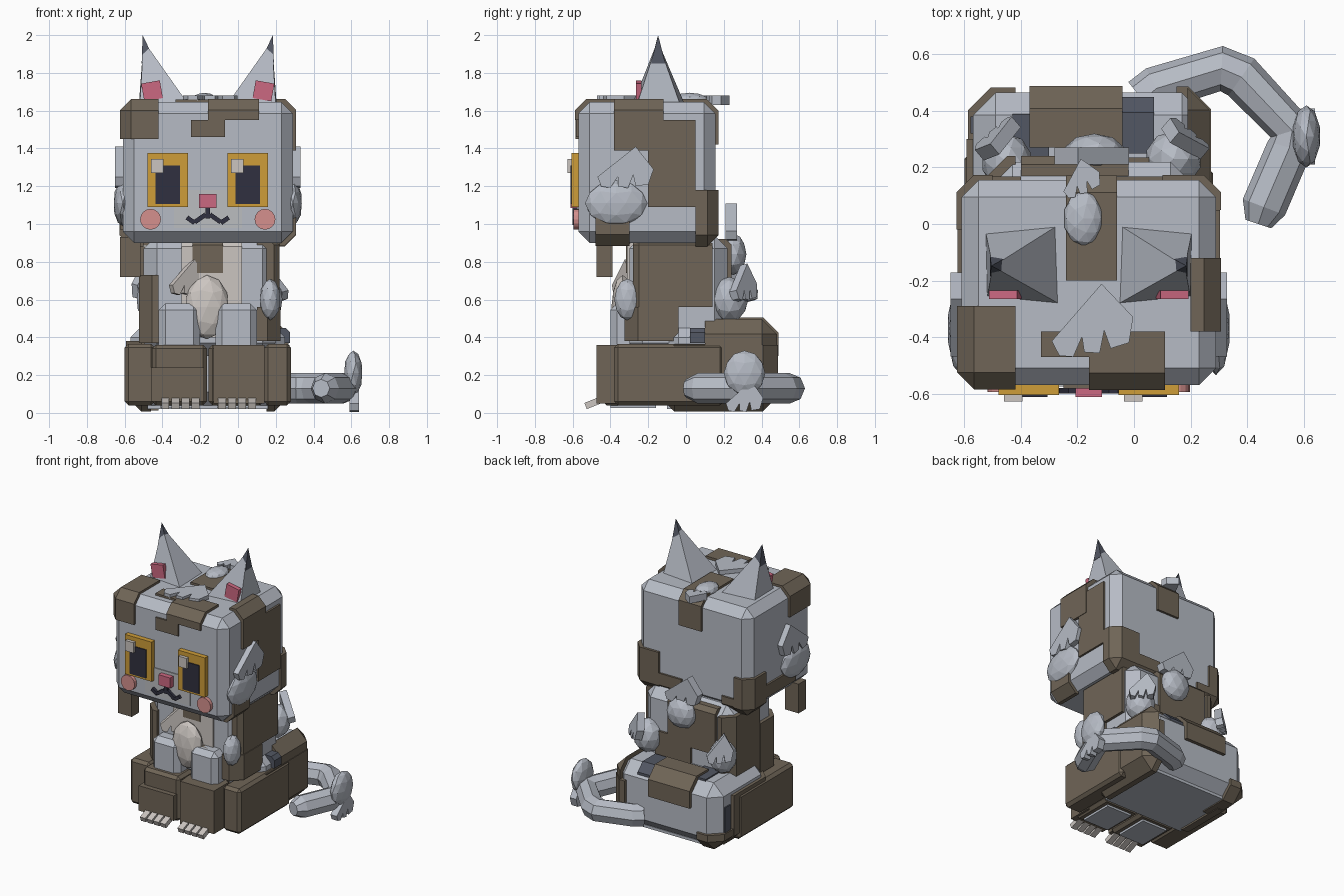
import bpy, bmesh, math
from mathutils import Vector, Matrix, Euler

if "Cube" in bpy.data.objects:
    bpy.data.objects.remove(bpy.data.objects["Cube"])

MID = -0.16      # symmetry line of the seated animal
INF = 9          # open-ended patch limit


def colour(name, r, g, b):
    m = bpy.data.materials.new(name)
    m.use_nodes = True
    m.diffuse_color = (r, g, b, 1)
    m.node_tree.nodes["Principled BSDF"].inputs["Base Color"].default_value = (r, g, b, 1)
    return m


GREY = colour("fur grey", .47, .50, .56)
BROWN = colour("patch brown", .16, .13, .095)
SLATE = colour("slate", .085, .095, .125)
GOLD = colour("eye gold", .62, .34, .04)
NAVY = colour("pupil navy", .03, .03, .05)
PINK = colour("nose pink", .60, .14, .22)
SALMON = colour("cheek salmon", .66, .28, .27)
IVORY = colour("chest ivory", .60, .56, .53)
PALE = colour("muzzle pale", .50, .51, .53)


def finish(name, bm, mat, matrix=None):
    if matrix:
        bm.transform(matrix)
    bmesh.ops.recalc_face_normals(bm, faces=bm.faces[:])
    me = bpy.data.meshes.new(name)
    bm.to_mesh(me)
    bm.free()
    me.materials.append(mat)
    ob = bpy.data.objects.new(name, me)
    bpy.context.collection.objects.link(ob)
    return ob


def place(loc, rot=(0, 0, 0)):
    return Matrix.Translation(loc) @ Euler([math.radians(a) for a in rot]).to_matrix().to_4x4()


def block(lo, hi, bevel=0, grow=0):
    """Chamfered block between two corners, optionally inflated."""
    lo, hi = Vector(lo) - Vector([grow] * 3), Vector(hi) + Vector([grow] * 3)
    bm = bmesh.new()
    bmesh.ops.create_cube(bm, size=1)
    bm.transform(Matrix.Translation((lo + hi) / 2) @ Matrix.Diagonal((*(hi - lo), 1)))
    if bevel:
        bmesh.ops.bevel(bm, geom=bm.edges[:], offset=bevel, segments=1, affect='EDGES')
    return bm


def box(name, lo, hi, mat, bevel=0):
    return finish(name, block(lo, hi, bevel), mat)


def tilted(name, loc, size, mat, rot):
    h = Vector(size) / 2
    return finish(name, block(-h, h), mat, place(loc, rot))


def patch(name, core, mat, grow, xs, ys, zs):
    """Slice of an inflated core: a patch that wraps over its chamfers."""
    bm = block(*core, grow=grow)
    for axis, limits in enumerate((xs, ys, zs)):
        for limit, sign in zip(limits, (-1, 1)):
            if abs(limit) >= INF:
                continue
            co, no = Vector(), Vector()
            co[axis], no[axis] = limit, sign
            cut = bmesh.ops.bisect_plane(bm, geom=bm.verts[:] + bm.edges[:] + bm.faces[:],
                                         plane_co=co, plane_no=no, clear_outer=True)
            rim = [e for e in cut["geom_cut"] if isinstance(e, bmesh.types.BMEdge)]
            if rim:
                bmesh.ops.edgeloop_fill(bm, edges=rim)
    return finish(name, bm, mat)


def blob(name, loc, size, mat=GREY, rot=(0, 0, 0)):
    bm = bmesh.new()
    bmesh.ops.create_icosphere(bm, subdivisions=2, radius=1)
    return finish(name, bm, mat, place(loc, rot) @ Matrix.Diagonal((*size, 1)))


def fringe(name, loc, rot, size, mat=GREY):
    """Ragged flat tuft with three teeth along one edge."""
    pts = [(.2, .6), (.55, 0), (.45, -.4), (.2, -.45), (.15, -.15), (.05, -.5), (-.15, -.45),
           (-.15, -.2), (-.3, -.5), (-.48, -.45), (-.55, -.2)]
    bm = bmesh.new()
    face = bm.faces.new([bm.verts.new((x, y, -.5)) for x, y in pts])
    top = bmesh.ops.extrude_face_region(bm, geom=[face])["geom"]
    bmesh.ops.translate(bm, vec=(0, 0, 1), verts=[v for v in top if isinstance(v, bmesh.types.BMVert)])
    return finish(name, bm, mat, place(loc, rot) @ Matrix.Diagonal((*size, 1)))


def pyramid(name, base, apex, mat):
    bm = bmesh.new()
    ring = [bm.verts.new(p) for p in base]
    tip = bm.verts.new(apex)
    bm.faces.new(ring)
    for a, b in zip(ring, ring[1:] + ring[:1]):
        bm.faces.new((a, b, tip))
    return finish(name, bm, mat)


# Main masses
HEAD = ((-.61, -.57, .9), (.29, .155, 1.645), .06)
TORSO = ((-.5, -.3, .3), (.2, .22, .94), .07)
HAUNCH = ((-.57, -.12, .03), (.25, .465, .48), .08)
for name, core in (("head", HEAD), ("torso", TORSO), ("haunches", HAUNCH)):
    box(name, *core[:2], GREY, core[2])
box("underside", (-.48, -.1, .02), (.16, .4, .04), GREY)

# Wrapped colour patches: core, colour, thickness, x range, y range, z range
ALL = (-INF, INF)
patches = [
    ("brow_corner", HEAD, BROWN, .016, (-INF, -.42), (-INF, -.29), (1.45, INF)),
    ("forehead", HEAD, BROWN, .018, (-.16, .11), (-INF, -.38), (1.55, INF)),
    ("forehead_band", HEAD, BROWN, .014, (-.33, .11), (-.47, -.38), (1.6, INF)),
    ("forehead_drop", HEAD, BROWN, .012, (-.25, -.07), (-INF, -.45), (1.46, 1.55)),
    ("crown_stripe", HEAD, BROWN, .016, (-.24, -.06), (-.2, INF), (1.42, INF)),
    ("left_temple", HEAD, BROWN, .018, (.2, INF), (-.38, -.12), (1.39, INF)),
    ("left_side", HEAD, BROWN, .014, (.2, INF), (-.2, .05), (1.09, 1.55)),
    ("left_jaw", HEAD, BROWN, .016, (.22, INF), (-.48, -.3), (-INF, 1.05)),
    ("left_nape", HEAD, BROWN, .018, (.1, INF), (.05, INF), (-INF, 1.18)),
    ("left_nape_step", HEAD, BROWN, .014, (-.08, INF), (.1, INF), (-INF, 1.03)),
    ("right_nape", HEAD, BROWN, .018, (-INF, -.5), (-.02, INF), (-INF, 1.16)),
    ("right_nape_step", HEAD, BROWN, .014, (-INF, -.4), (.1, INF), (-INF, 1.0)),
    ("right_jaw", HEAD, BROWN, .014, (-INF, -.55), (-.36, INF), (.97, 1.06)),
    ("left_flank", TORSO, BROWN, .02, (.1, INF), (-.28, .14), (.56, .9)),
    ("left_shoulder", TORSO, BROWN, .025, (.1, INF), (-INF, -.04), (.38, .56)),
    ("right_flank", TORSO, BROWN, .02, (-INF, -.42), (-.1, INF), (.4, .88)),
    ("right_shoulder", TORSO, BROWN, .025, (-INF, -.42), (-INF, -.1), (.37, .73)),
    ("back_patch", TORSO, BROWN, .02, (-.4, -.02), (.1, INF), (.6, .92)),
    ("back_patch_low", TORSO, BROWN, .016, (-.2, .08), (.1, INF), (.45, .65)),
    ("chest", TORSO, IVORY, .012, (-.3, .02), (-INF, -.2), (.4, INF)),
    ("chest_bib", TORSO, BROWN, .018, (-.24, -.08), (-INF, -.2), (.74, INF)),
    ("left_thigh", HAUNCH, BROWN, .022, (.15, INF), ALL, (-INF, .36)),
    ("left_hip", HAUNCH, BROWN, .018, (.19, INF), (.1, INF), (.2, INF)),
    ("right_thigh", HAUNCH, BROWN, .022, (-INF, -.46), (-INF, .3), (-INF, .38)),
    ("right_heel", HAUNCH, BROWN, .018, (-INF, -.42), (.2, INF), (-INF, .14)),
    ("saddle", HAUNCH, BROWN, .024, (-.37, -.04), (.27, INF), (.3, INF)),
    ("right_spot", HAUNCH, SLATE, .009, (-.43, -.3), (.2, .39), (.3, INF)),
    ("left_spot", HAUNCH, SLATE, .009, (-.1, .07), (.25, .45), (.3, INF)),
    ("left_side_spot", HAUNCH, SLATE, .026, (.15, INF), (.02, .1), (.37, .45)),
    ("right_side_spot", HAUNCH, SLATE, .009, (-INF, -.4), (.32, .38), (.1, .32)),
]
for p in patches:
    patch(*p)
box("cheek_lock", (-.625, -.475, .72), (-.515, -.39, .93), BROWN)

# Legs, feet and claws
for side, x in (("right", -.31), ("left", -.01)):
    box(side + "_front_leg", (x - .11, -.4, .03), (x + .11, -.15, .58), GREY, .035)
    box(side + "_sock", (x - .145, -.44, .04), (x + .145, -.12, .36), BROWN, .02)
    box(side + "_sole", (x - .1, -.4, .025), (x + .1, -.16, .05), GREY)
    for i in range(4):
        tilted(side + "_claw", (x - .075 + i * .053, -.485, .055), (.042, .1, .035), IVORY, (22, 0, 0))
box("left_paw", (-.13, -.475, .05), (.14, -.3, .36), BROWN)
box("right_toe", (-.46, -.475, .06), (-.18, -.3, .24), BROWN)
box("left_hind_foot", (.14, -.38, .04), (.28, .2, .365), BROWN, .02)
box("right_hind_foot", (-.6, -.38, .04), (-.44, .25, .365), BROWN, .02)

# Ears, eyes, cheeks and cheek tufts, mirrored about the middle
for side, s in (("right", -1), ("left", 1)):
    def at(x, y, z):
        return (MID + s * x, y, z)
    pyramid(side + "_ear", [at(.36, -.26, 1.63), at(.1, -.285, 1.63), at(.11, -.005, 1.63),
                            at(.365, -.03, 1.63)], at(.34, -.15, 1.97), GREY)
    pyramid(side + "_ear_tip", [at(.275, -.185, 1.855), at(.35, -.185, 1.85), at(.35, -.11, 1.85),
                                at(.275, -.11, 1.855)], at(.345, -.148, 2.0), SLATE)
    tilted(side + "_inner_ear", at(.295, -.25, 1.705), (.1, .03, .095), PINK, (0, s * 10, 0))
    ex = MID + s * .212
    box(side + "_eye", (ex - .107, -.605, 1.09), (ex + .107, -.56, 1.375), GOLD)
    box(side + "_pupil", (ex - .065, -.612, 1.105), (ex + .065, -.6, 1.31), NAVY)
    px = ex - .055
    box(side + "_glint", (px - .033, -.628, 1.27), (px + .033, -.6, 1.345), IVORY)
    bm = bmesh.new()
    bmesh.ops.create_cone(bm, cap_ends=True, segments=16, radius1=.055, radius2=.055, depth=.04)
    finish(side + "_blush", bm, SALMON, place(at(.303, -.575, 1.025), (90, 0, 0)))
    blob(side + "_cheek_fluff", at(.45, -.37, 1.11), (.05, .165, .12))
    fringe(side + "_cheek_fringe", at(.465, -.32, 1.29), (90, 0, 90), (.27, .2, .05))
    tilted(side + "_mouth_curve", at(.04, -.59, 1.03), (.07, .02, .024), NAVY, (0, s * 35, 0))
    tilted(side + "_mouth_end", at(.09, -.59, 1.02), (.05, .02, .024), NAVY, (0, -s * 35, 0))

# Muzzle
box("muzzle", (-.34, -.576, .98), (.02, -.56, 1.18), PALE)
box("nose", (-.207, -.612, 1.085), (-.113, -.56, 1.16), PINK)
box("mouth_line", (-.172, -.6, 1.03), (-.148, -.57, 1.09), NAVY)

# Fur tufts
blob("crown_fluff", (-.18, .02, 1.655), (.07, .1, .04))
fringe("crown_fringe", (-.19, .16, 1.655), (0, 0, 20), (.13, .11, .05))
fringe("forehead_fringe", (-.15, -.35, 1.665), (0, 0, 8), (.27, .22, .03))
blob("chest_fluff", (-.165, -.335, .56), (.12, .06, .17), IVORY)
fringe("chest_fringe", (-.27, -.325, .71), (90, 0, 30), (.18, .17, .04), IVORY)
box("chest_mark", (-.07, -.345, .43), (.01, -.3, .58), BROWN)
blob("left_shoulder_fluff", (.17, -.31, .6), (.055, .07, .11))
blob("left_back_fluff", (.14, .23, .6), (.1, .1, .12))
blob("right_back_fluff", (-.45, .22, .6), (.09, .1, .12))
blob("upper_back_fluff", (-.14, .25, .84), (.11, .07, .11))
fringe("upper_back_fringe", (-.15, .24, 1.0), (90, 0, 180), (.24, .18, .06))
for x, turn in ((-.48, 40), (.18, -40)):
    fringe("hip_fringe", (x, .3, .68), (80, 0, 180 + turn), (.16, .18, .05))

# Tail curling round to the left
cu = bpy.data.curves.new("tail", 'CURVE')
cu.dimensions = '3D'
cu.bevel_depth, cu.bevel_resolution, cu.use_fill_caps = .08, 2, True
path = [(.03, .44), (.08, .48), (.31, .55), (.38, .52), (.56, .33), (.55, .27), (.46, .06), (.44, .0)]
sp = cu.splines.new('POLY')
sp.points.add(len(path) - 1)
for i, (p, (x, y)) in enumerate(zip(sp.points, path)):
    p.co = (x, y, .13, 1)
    p.radius = .6 if i == len(path) - 1 else 1
sp.use_smooth = False
cu.materials.append(GREY)
bpy.context.collection.objects.link(bpy.data.objects.new("tail", cu))
blob("tail_fluff", (.61, .31, .21), (.05, .11, .12))
fringe("tail_fringe", (.615, .31, .08), (90, 0, 90), (.18, .15, .05))
